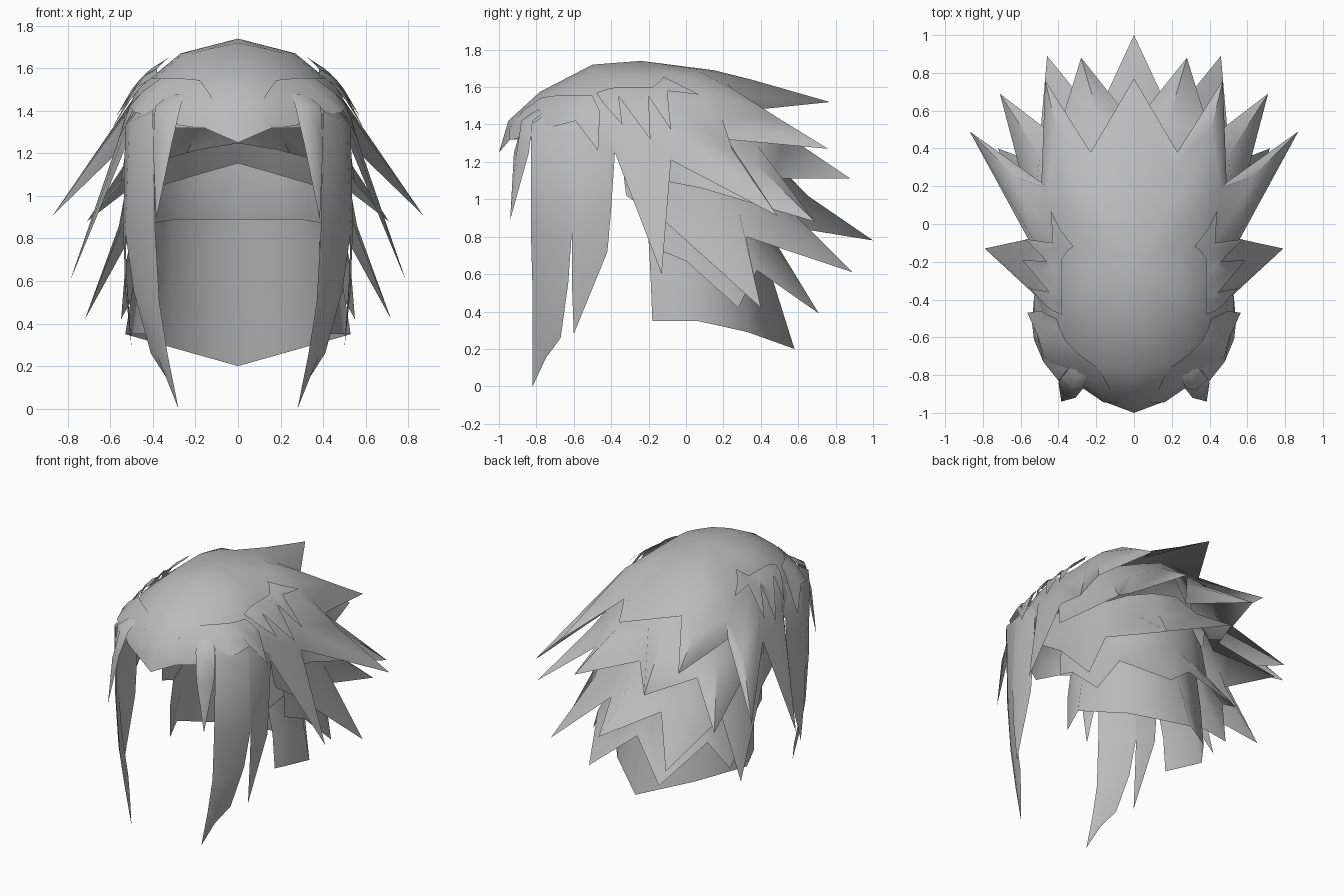
import bpy, bmesh, math
from mathutils import Vector

if "Cube" in bpy.data.objects:
    bpy.data.objects.remove(bpy.data.objects["Cube"], do_unlink=True)

grey = bpy.data.materials.new("hair_grey")
grey.use_nodes = True
grey.diffuse_color = (0.5, 0.5, 0.5, 1)
grey.node_tree.nodes["Principled BSDF"].inputs["Base Color"].default_value = (0.5, 0.5, 0.5, 1)


def sheet(name, cols):
    """Loft a half sheet through root-to-tip columns and mirror it across x."""
    bm = bmesh.new()
    grid = [[bm.verts.new(p) for p in col] for col in cols]
    for a, b in zip(grid, grid[1:]):
        for i in range(len(a) - 1):
            bm.faces.new((a[i], a[i + 1], b[i + 1], b[i]))
    bmesh.ops.remove_doubles(bm, verts=bm.verts[:], dist=0.0005)
    # turn the faces away from the middle of the head
    bmesh.ops.recalc_face_normals(bm, faces=bm.faces[:])
    middle = Vector((0, -0.2, 0.85))
    if sum(f.normal.dot(f.calc_center_median() - middle) * f.calc_area() for f in bm.faces) < 0:
        bmesh.ops.reverse_faces(bm, faces=bm.faces[:])
    me = bpy.data.meshes.new(name)
    bm.to_mesh(me)
    bm.free()
    me.materials.append(grey)
    ob = bpy.data.objects.new(name, me)
    bpy.context.collection.objects.link(ob)
    mirror = ob.modifiers.new("mirror", 'MIRROR')
    mirror.use_clip = True
    mirror.merge_threshold = 0.001
    bpy.ops.object.select_all(action='DESELECT')
    ob.select_set(True)
    bpy.context.view_layer.objects.active = ob
    bpy.ops.object.shade_smooth_by_angle(angle=math.radians(65))


# Crown: columns run from the apex to the hem, front to back
apex = (0, -0.24, 1.74)
sheet("crown", [[apex] + c for c in [
    [(0, -.50, 1.72), (0, -.78, 1.575), (0, -.95, 1.42), (0, -1.0, 1.25)],
    [(.14, -.50, 1.69), (.18, -.75, 1.555), (.19, -.89, 1.43), (.16, -.94, 1.32)],
    [(.22, -.46, 1.67), (.32, -.66, 1.53), (.35, -.77, 1.42), (.30, -.84, 1.32)],
    [(.26, -.39, 1.67), (.41, -.50, 1.53), (.46, -.58, 1.40), (.47, -.62, 1.27)],
    [(.27, -.30, 1.67), (.43, -.36, 1.53), (.50, -.38, 1.39), (.52, -.38, 1.25)],
    [(.27, -.22, 1.67), (.44, -.22, 1.53), (.56, -.20, 1.27), (.79, -.13, .60)],
    [(.27, -.15, 1.67), (.43, -.10, 1.53), (.53, -.09, 1.38), (.56, -.08, 1.21)],
    [(.27, -.05, 1.67), (.45, .06, 1.52), (.63, .25, 1.26), (.87, .49, .91)],
    [(.24, .02, 1.67), (.39, .14, 1.57), (.46, .19, 1.44), (.49, .22, 1.32)],
    [(.18, .08, 1.68), (.31, .25, 1.59), (.41, .50, 1.43), (.47, .76, 1.27)],
    [(.09, .10, 1.69), (.15, .22, 1.62), (.20, .31, 1.55), (.23, .38, 1.48)],
    [(0, .15, 1.69), (0, .35, 1.64), (0, .56, 1.58), (0, .77, 1.52)],
]])

# Back layers, each tucked under the one above: columns from the middle outwards
sheet("upper_back_spikes", [
    [(0, .28, 1.57), (0, .43, 1.37), (0, .53, 1.15)],
    [(.12, .24, 1.54), (.18, .54, 1.34), (.28, .88, 1.11)],
    [(.28, .20, 1.48), (.36, .38, 1.29), (.41, .46, 1.11)],
    [(.40, .12, 1.42), (.50, .36, 1.20), (.71, .69, .88)],
    [(.47, -.04, 1.37), (.53, .04, 1.21), (.55, .08, 1.06)],
    [(.47, -.15, 1.38), (.53, -.14, 1.25), (.53, -.13, 1.10)],
])
sheet("middle_back_spikes", [
    [(0, .43, 1.25), (0, .65, 1.02), (0, 1.0, .78)],
    [(.18, .40, 1.22), (.20, .50, 1.0), (.20, .57, .85)],
    [(.33, .33, 1.18), (.38, .51, .92), (.46, .89, .61)],
    [(.43, .19, 1.15), (.49, .28, .95), (.51, .32, .80)],
    [(.49, .02, 1.15), (.56, .16, .86), (.72, .40, .42)],
    [(.50, -.12, 1.20), (.53, -.12, 1.02), (.54, -.10, .87)],
    [(.49, -.34, 1.24), (.51, -.33, 1.10), (.52, -.32, 1.02)],
])
sheet("lower_back_spikes", [
    [(0, .41, 1.155), (0, .43, .85), (0, .56, .62)],
    [(.16, .385, 1.11), (.17, .42, .80), (.28, .71, .39)],
    [(.33, .29, 1.06), (.36, .32, .80), (.44, .38, .62)],
    [(.42, .12, 1.03), (.48, .16, .75), (.55, .28, .42)],
    [(.46, -.06, 1.02), (.50, -.03, .82), (.53, 0, .67)],
    [(.47, -.17, 1.02), (.49, -.17, .85), (.49, -.17, .74)],
])
# Nape: its front edges curl in towards the neck
sheet("nape", [
    [(0, .39, .89), (0, .47, .55), (0, .58, .20)],
    [(.30, .27, .89), (.31, .31, .58), (.32, .33, .29)],
    [(.43, .05, .87), (.49, .05, .60), (.53, .06, .35)],
    [(.38, -.20, .78), (.41, -.19, .60), (.42, -.18, .35)],
])

# Long locks in front of the ears
sheet("long_side_locks", [
    [(.33, -.74, 1.46), (.40, -.83, 1.40), (.39, -.83, .85), (.37, -.82, .50), (.33, -.82, .25), (.28, -.82, 0)],
    [(.37, -.67, 1.49), (.48, -.73, 1.36), (.48, -.72, .85), (.44, -.74, .50), (.38, -.76, .25), (.28, -.82, 0)],
    [(.40, -.55, 1.50), (.51, -.60, 1.35), (.53, -.61, .83), (.49, -.63, .55), (.41, -.67, .26), (.34, -.75, .15)],
])
sheet("rear_side_locks", [
    [(.40, -.55, 1.50), (.51, -.60, 1.35), (.53, -.61, .83), (.52, -.61, .55), (.50, -.60, .28)],
    [(.42, -.46, 1.50), (.53, -.50, 1.33), (.54, -.52, .85), (.53, -.55, .56), (.50, -.60, .28)],
    [(.43, -.36, 1.50), (.53, -.38, 1.25), (.53, -.40, .95), (.53, -.42, .72), (.50, -.60, .28)],
])

# Short strands hanging beside the forehead
sheet("fringe_strands", [
    [(.25, -.80, 1.48), (.27, -.87, 1.42), (.31, -.92, 1.25), (.385, -.94, .89)],
    [(.29, -.79, 1.48), (.33, -.88, 1.42), (.37, -.91, 1.22), (.385, -.94, .89)],
    [(.33, -.75, 1.47), (.39, -.82, 1.42), (.40, -.84, 1.25), (.385, -.94, .89)],
])

# Swept tufts lying over the crown at the temples, ending in a jagged tip
sheet("temple_tufts", [
    [(.09, -.945, 1.38), (.13, -.945, 1.35), (.16, -.945, 1.32)],
    [(.13, -.87, 1.475), (.20, -.895, 1.41), (.27, -.87, 1.33)],
    [(.18, -.77, 1.545), (.28, -.81, 1.46), (.36, -.81, 1.38)],
    [(.29, -.69, 1.555), (.39, -.71, 1.48), (.48, -.70, 1.39)],
    [(.36, -.62, 1.555), (.45, -.61, 1.49), (.51, -.59, 1.42)],
    [(.39, -.56, 1.555), (.50, -.52, 1.44), (.565, -.47, 1.26)],
    [(.41, -.50, 1.555), (.46, -.48, 1.51), (.49, -.46, 1.47)],
])
# Zigzag tufts further back over the sides
sheet("side_tufts", [
    [(.38, -.48, 1.57), (.43, -.46, 1.54), (.46, -.44, 1.51)],
    [(.38, -.42, 1.59), (.48, -.39, 1.51), (.55, -.34, 1.40)],
    [(.38, -.37, 1.60), (.43, -.37, 1.57), (.45, -.36, 1.55)],
    [(.38, -.30, 1.60), (.50, -.25, 1.49), (.59, -.19, 1.32)],
    [(.38, -.23, 1.60), (.44, -.22, 1.57), (.46, -.20, 1.55)],
    [(.38, -.18, 1.60), (.50, -.14, 1.50), (.575, -.08, 1.37)],
    [(.35, -.14, 1.63), (.40, -.12, 1.605), (.43, -.10, 1.58)],
    [(.32, -.12, 1.655), (.39, -.03, 1.61), (.44, .07, 1.56)],
])
